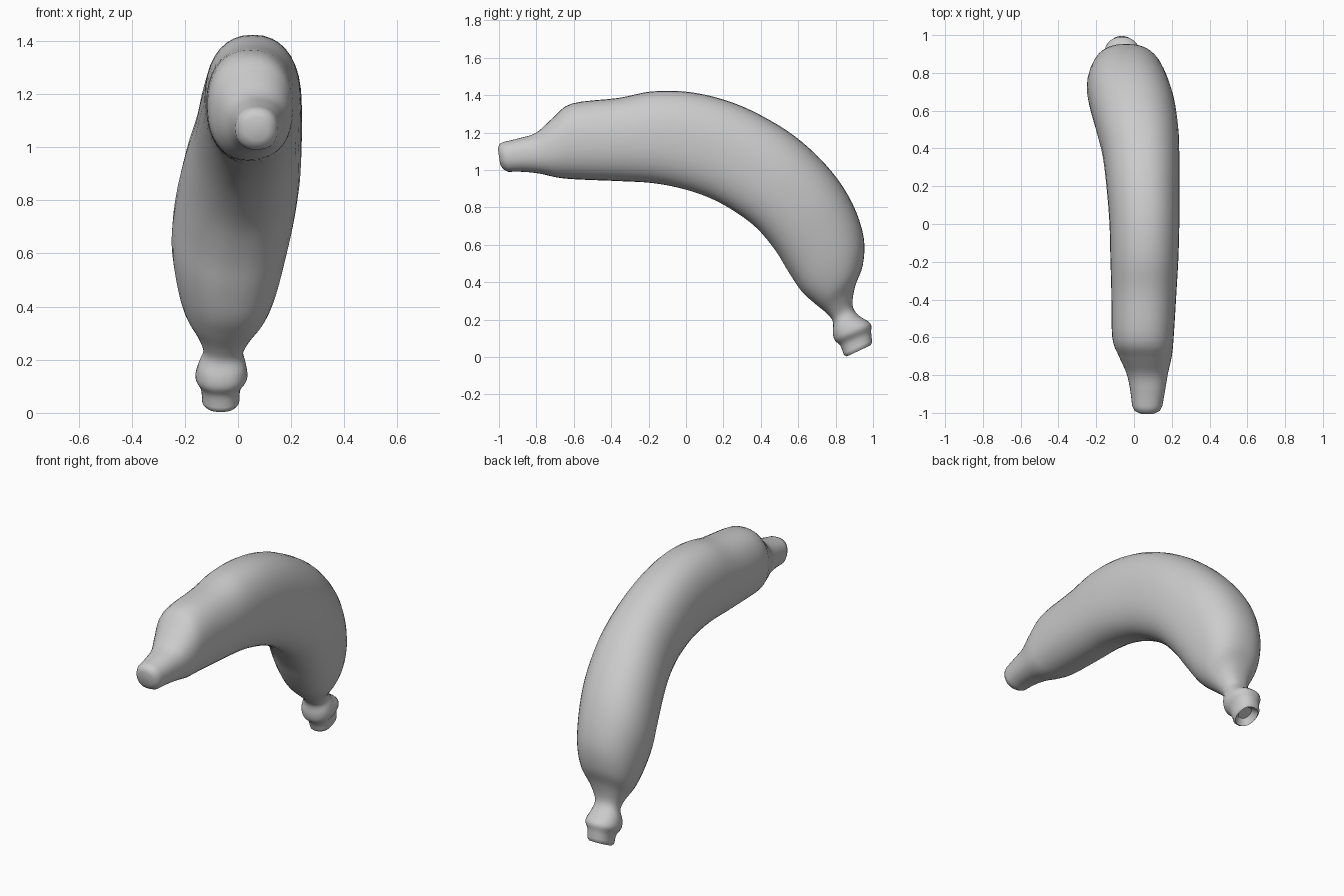
import bpy
import bmesh
import math
from mathutils import Vector

if "Cube" in bpy.data.objects:
    bpy.data.objects.remove(bpy.data.objects["Cube"], do_unlink=True)

SIDES = 36   # points around each section
STEPS = 4    # rings between neighbouring stations

# Sections from blossom tip to stem: outer y, z, inner y, z, left edge x, right edge x
STATIONS = [
    (-.975, 1.15, -.95, .99, -.01, .15),
    (-.89, 1.17, -.87, .99, -.02, .165),
    (-.80, 1.2, -.78, .98, -.04, .18),
    (-.71, 1.28, -.69, .96, -.08, .2),
    (-.61, 1.355, -.59, .95, -.115, .21),
    (-.36, 1.385, -.35, .94, -.12, .225),
    (-.18, 1.42, -.18, .93, -.125, .235),
    (.03, 1.415, -.02, .9, -.13, .24),
    (.25, 1.36, .13, .85, -.145, .24),
    (.45, 1.265, .26, .78, -.165, .24),
    (.62, 1.15, .38, .69, -.2, .235),
    (.78, .99, .48, .57, -.235, .215),
    (.89, .82, .55, .455, -.25, .185),
    (.95, .64, .62, .35, -.23, .15),
    (.945, .49, .69, .285, -.2, .11),
    (.905, .38, .75, .235, -.155, .055),
    (.89, .28, .785, .19, -.13, .02),
    (.92, .225, .785, .13, -.15, .03),
    (.985, .18, .795, .09, -.16, .035),
    (.99, .13, .825, .06, -.14, .01),
    (.995, .08, .845, .01, -.135, .005),
]


def spline(rows, steps):
    """Smooth curve through rows of values, keeping every row."""
    out = []
    for i in range(len(rows) - 1):
        quad = [rows[max(0, min(len(rows) - 1, i + k))] for k in (-1, 0, 1, 2)]
        for s in range(steps):
            t = s / steps
            out.append([b + .5 * t * (c - a + t * (2*a - 5*b + 4*c - d + t * (3*(b - c) + d - a)))
                        for a, b, c, d in zip(*quad)])
    out.append(list(rows[-1]))
    return out


def section(row, ridge):
    """Rounded section; ridge slants its inner left side."""
    outer, inner = Vector((0, row[0], row[1])), Vector((0, row[2], row[3]))
    mid, arm = (outer + inner) / 2, (outer - inner) / 2
    centre, half = (row[4] + row[5]) / 2, (row[5] - row[4]) / 2
    points = []
    for k in range(SIDES):
        a = math.tau * k / SIDES
        u, v = [math.copysign(abs(w) ** .88, w) for w in (math.cos(a), math.sin(a))]
        if v < 0 and u < 0:
            u *= 1 - .3 * ridge * v * v
        elif v < 0:
            v *= 1 + .1 * ridge * u
        points.append(mid + arm * v + Vector((centre + half * u, 0, 0)))
    return points


def shrunk(points, scale, push):
    """Smaller copy of an end ring, moved along push."""
    c = sum(points, Vector()) / len(points)
    return [c + (p - c) * scale + Vector(push) for p in points]


# Skin rings
rows = spline(STATIONS, STEPS)
rings = []
for i, row in enumerate(rows):
    f = i / (len(rows) - 1)
    rings.append(section(row, max(0, math.sin(math.pi * (f - .25) / .55)) if .25 < f < .8 else 0))

# Rounded blossom tip and hollow stem end
tip, stem = rings[0], rings[-1]
rings = [shrunk(tip, .55, (0, -.037, 0)), shrunk(tip, .85, (0, -.024, 0))] + rings
rings += [shrunk(stem, .85, (0, .004, -.012)), shrunk(stem, .5, (0, -.012, .02))]

bm = bmesh.new()
loops = [[bm.verts.new(p) for p in ring] for ring in rings]
for a, b in zip(loops, loops[1:]):
    for k in range(SIDES):
        n = (k + 1) % SIDES
        bm.faces.new((a[k], a[n], b[n], b[k]))
bm.faces.new(loops[0])
bm.faces.new(loops[-1])
bmesh.ops.recalc_face_normals(bm, faces=bm.faces)
mesh = bpy.data.meshes.new("banana")
bm.to_mesh(mesh)
bm.free()
banana = bpy.data.objects.new("banana", mesh)
bpy.context.collection.objects.link(banana)

# Plain grey skin
grey = bpy.data.materials.new("plain grey")
grey.use_nodes = True
colour = (.6, .6, .6, 1)
grey.diffuse_color = colour
grey.node_tree.nodes["Principled BSDF"].inputs["Base Color"].default_value = colour
mesh.materials.append(grey)

bpy.context.view_layer.objects.active = banana
banana.select_set(True)
bpy.ops.object.shade_smooth_by_angle(angle=math.radians(50))
